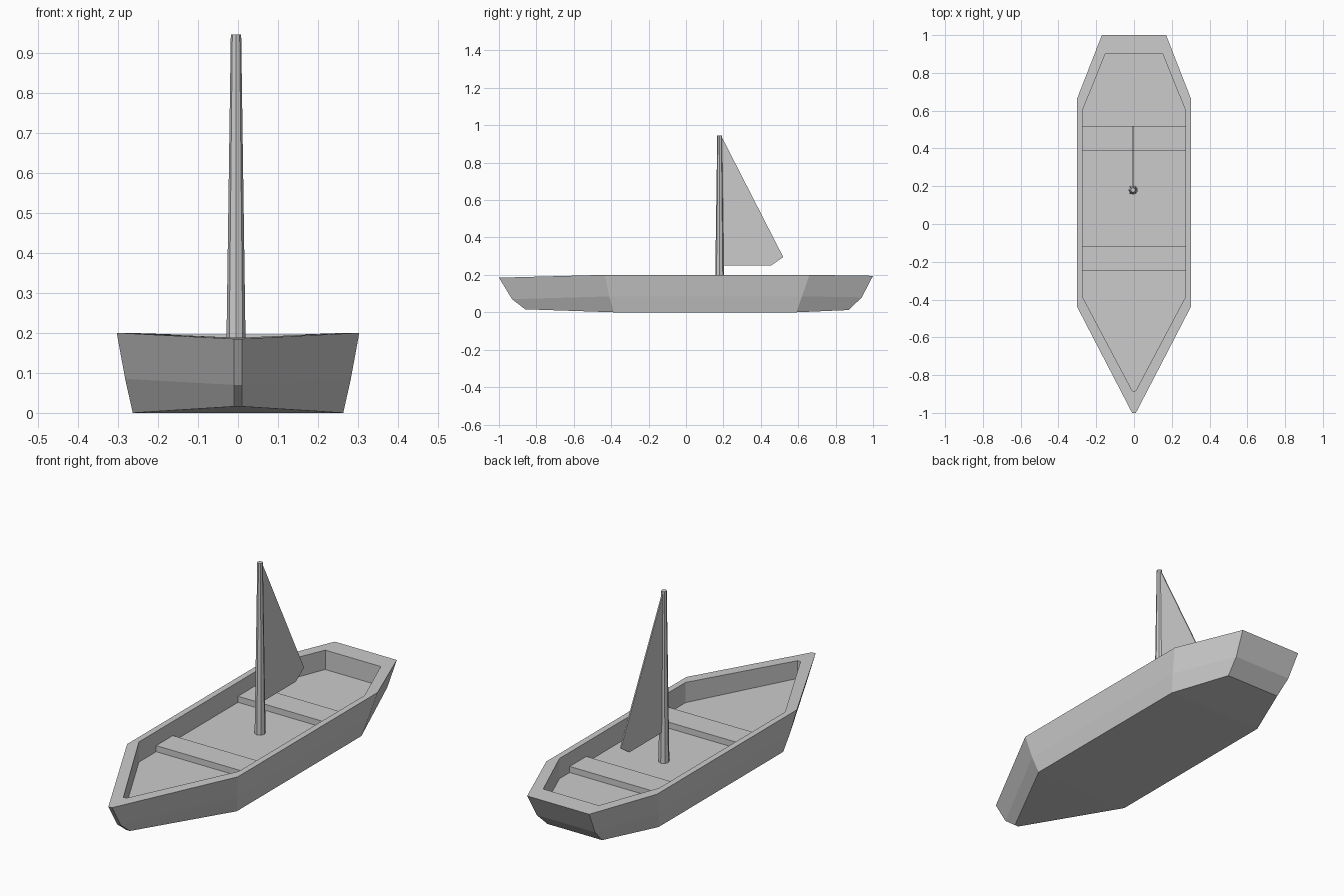
import bpy, bmesh
from mathutils import Matrix

cube = bpy.data.objects.get("Cube")
if cube:
    bpy.data.objects.remove(cube, do_unlink=True)

grey = bpy.data.materials.new("plain grey")
grey.use_nodes = True
grey.diffuse_color = (0.6, 0.6, 0.6, 1)
grey.node_tree.nodes["Principled BSDF"].inputs["Base Color"].default_value = (0.6, 0.6, 0.6, 1)


def finish(name, bm):
    bmesh.ops.recalc_face_normals(bm, faces=bm.faces)
    mesh = bpy.data.meshes.new(name)
    bm.to_mesh(mesh)
    bm.free()
    mesh.materials.append(grey)
    obj = bpy.data.objects.new(name, mesh)
    bpy.context.collection.objects.link(obj)
    return obj


def box(name, low, high):
    bm = bmesh.new()
    bmesh.ops.create_cube(bm, size=1)
    for v in bm.verts:
        v.co = [h if c > 0 else l for c, l, h in zip(v.co, low, high)]
    return finish(name, bm)


# Hull: half outlines from bow to stern, bottom up, over the rim and down to the floor
halves = [
    [(0.01, -0.86, 0.016), (0.263, -0.385, 0), (0.263, 0.59, 0), (0.15, 0.87, 0.012)],
    [(0.01, -0.93, 0.07), (0.282, -0.41, 0.085), (0.282, 0.62, 0.085), (0.16, 0.94, 0.08)],
    [(0.01, -1, 0.185), (0.303, -0.435, 0.2), (0.303, 0.66, 0.2), (0.17, 1, 0.195)],
    [(0.008, -0.885, 0.188), (0.273, -0.385, 0.2), (0.273, 0.6, 0.2), (0.152, 0.9, 0.196)],
]
halves.append([(x, y, 0.1) for x, y, z in halves[-1]])
bm = bmesh.new()
rings = []
for half in halves:
    outline = half + [(-x, y, z) for x, y, z in reversed(half)]
    rings.append([bm.verts.new(p) for p in outline])
for a, b in zip(rings, rings[1:]):
    for i in range(len(a)):
        j = (i + 1) % len(a)
        bm.faces.new((a[i], a[j], b[j], b[i]))
# Bottom and floor, each as bow, middle and stern panels
for r in (rings[0], rings[-1]):
    for i in range(3):
        bm.faces.new((r[i], r[i + 1], r[6 - i], r[7 - i]))
finish("hull", bm)

# Benches
for name, front, back in (("front_bench", -0.25, -0.12), ("rear_bench", 0.39, 0.52)):
    box(name, (-0.273, front, 0.1), (0.273, back, 0.13))

# Tapered mast
bm = bmesh.new()
bmesh.ops.create_cone(bm, cap_ends=True, segments=8, radius1=0.025, radius2=0.013,
                      depth=0.845, matrix=Matrix.Translation((-0.005, 0.18, 0.5225)))
finish("mast", bm)

# Thin sail with a clipped lower corner
bm = bmesh.new()
profile = [(0.18, 0.94), (0.19, 0.94), (0.52, 0.295), (0.455, 0.25), (0.18, 0.25)]
sail = bm.faces.new([bm.verts.new((-0.008, y, z)) for y, z in profile])
side = bmesh.ops.extrude_face_region(bm, geom=[sail])["geom"]
bmesh.ops.translate(bm, vec=(0.006, 0, 0),
                    verts=[g for g in side if isinstance(g, bmesh.types.BMVert)])
finish("sail", bm)
